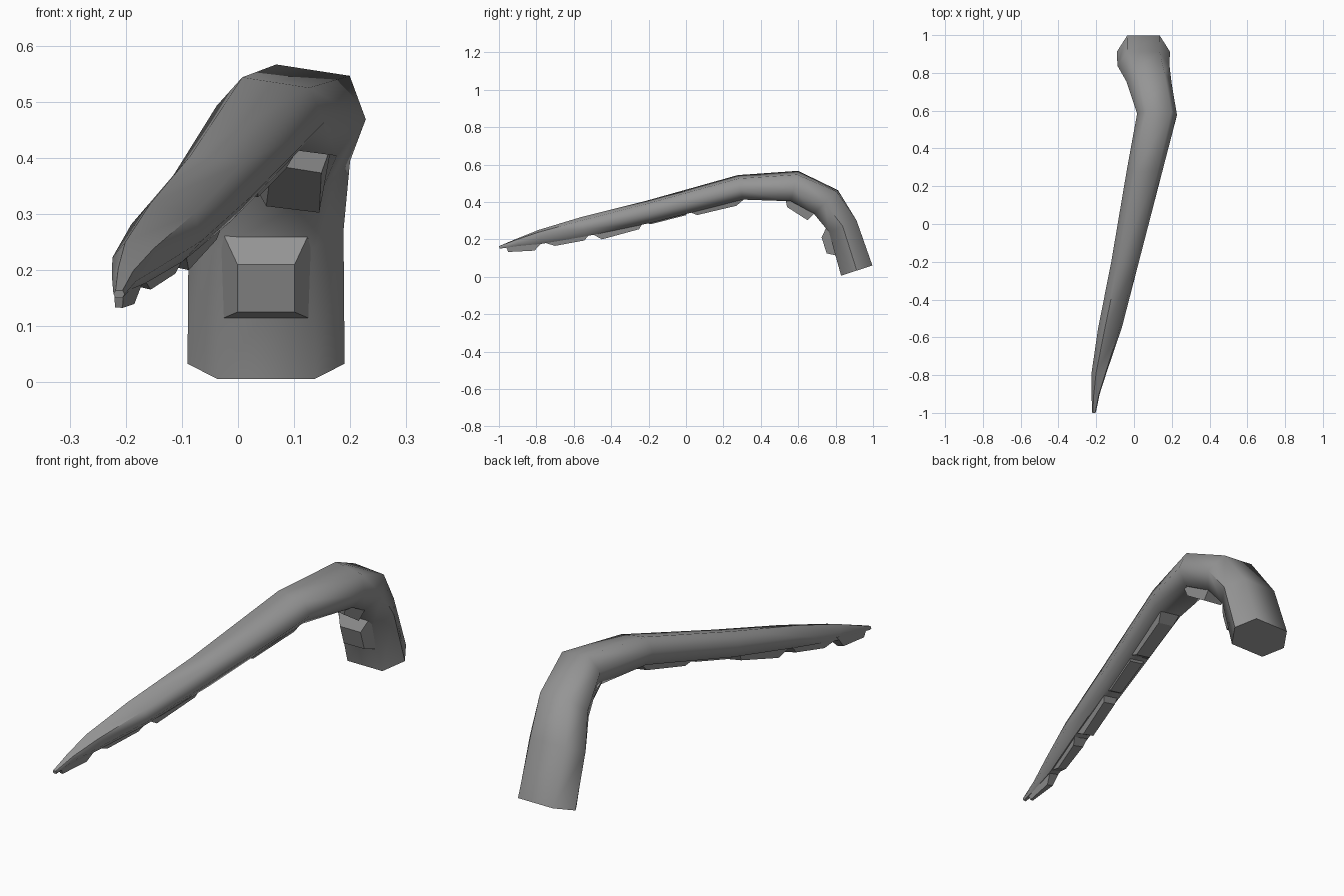
import bpy, bmesh, math
from mathutils import Vector

if "Cube" in bpy.data.objects:
    bpy.data.objects.remove(bpy.data.objects["Cube"])

shell = bpy.data.materials.new("shell grey")
shell.diffuse_color = (0.3, 0.3, 0.3, 1)
shell.use_nodes = True
shell.node_tree.nodes["Principled BSDF"].inputs["Base Color"].default_value = shell.diffuse_color


def make(name, verts, faces, angle):
    me = bpy.data.meshes.new(name)
    me.from_pydata(verts, [], faces)
    bm = bmesh.new()
    bm.from_mesh(me)
    bmesh.ops.recalc_face_normals(bm, faces=bm.faces)
    bm.to_mesh(me)
    bm.free()
    ob = bpy.data.objects.new(name, me)
    bpy.context.collection.objects.link(ob)
    me.materials.append(shell)
    bpy.ops.object.select_all(action='DESELECT')
    ob.select_set(True)
    bpy.context.view_layer.objects.active = ob
    bpy.ops.object.shade_smooth_by_angle(angle=math.radians(angle))
    return ob


# Limb stations: centre x, y, z, lean of the outer side (deg from up), half width, half depth, roll
stations = [
    (0.050, 0.913, 0.033, 72, 0.140, 0.088, 0),
    (0.050, 0.838, 0.270, 67, 0.138, 0.080, 0),
    (0.080, 0.748, 0.400, 46, 0.120, 0.085, 4),
    (0.122, 0.580, 0.485, 13, 0.107, 0.074, 9),
    (0.058, 0.290, 0.478, -11, 0.097, 0.058, 9),
    (-0.047, -0.200, 0.347, -14, 0.075, 0.053, 10),
    (-0.127, -0.550, 0.267, -13, 0.065, 0.045, 13),
    (-0.183, -0.780, 0.213, -15, 0.042, 0.033, 13),
    (-0.203, -0.900, 0.184, -15, 0.022, 0.018, 10),
    (-0.212, -0.998, 0.157, -12, 0.010, 0.007, 0),
]

# Hexagonal curved limb
verts, faces = [], []
for x, y, z, lean, w, t, roll in stations:
    a, r = math.radians(lean), math.radians(roll)
    up = Vector((0, math.sin(a), math.cos(a)))
    side = Vector((math.cos(r), 0, 0)) - up * math.sin(r)
    out = up * math.cos(r) + Vector((math.sin(r), 0, 0))
    for s, o in ((1, 0), (.62, 1), (-.62, 1), (-1, 0), (-.62, -1), (.62, -1)):
        verts.append(Vector((x, y, z)) + side * w * s + out * t * o)
n = len(stations)
for i in range(n - 1):
    for k in range(6):
        j = (k + 1) % 6
        faces.append((i * 6 + k, i * 6 + j, i * 6 + 6 + j, i * 6 + 6 + k))
faces += [tuple(range(6)), tuple(range(n * 6 - 6, n * 6))]
make("curved_limb", verts, faces, 62)


def limb_at(y):
    """Centre x, half width and roll slope of the limb at y."""
    for p, q in zip(stations, stations[1:]):
        if q[1] <= y <= p[1]:
            f = (p[1] - y) / (p[1] - q[1])
            x, w, r = (p[k] + (q[k] - p[k]) * f for k in (0, 4, 6))
            return x - 0.01 * r / 10, w, math.tan(math.radians(r))
    return stations[-1][0], 0.01, 0


# Teeth along the inner side: (y, z) of root, tip, tip, root
teeth = [
    ((-0.965, 0.165), (-0.95, 0.133), (-0.81, 0.143), (-0.76, 0.20)),
    ((-0.80, 0.20), (-0.70, 0.170), (-0.545, 0.200), (-0.50, 0.25)),
    ((-0.54, 0.26), (-0.45, 0.206), (-0.25, 0.260), (-0.22, 0.32)),
    ((-0.26, 0.32), (-0.19, 0.286), (0.00, 0.335), (0.02, 0.38)),
    ((-0.02, 0.37), (0.06, 0.336), (0.27, 0.386), (0.34, 0.45)),
    ((0.53, 0.435), (0.54, 0.380), (0.65, 0.308), (0.72, 0.38)),
    ((0.76, 0.285), (0.725, 0.210), (0.752, 0.125), (0.82, 0.11)),
]
for i, tooth in enumerate(teeth):
    vs = []
    for k, (y, z) in enumerate(tooth):
        x, w, slope = limb_at(y)
        half = w * (0.62 if k in (0, 3) else 0.42)
        if i == 6:  # the leg part stands straight
            x, slope = 0.05, 0
            half = 0.086 if k in (0, 3) else 0.051
        vs += [(x - half, y, z + half * slope), (x + half, y, z - half * slope)]
    fs = [(0, 2, 4, 6), (1, 3, 5, 7)]
    fs += [(2 * k, 2 * k + 1, (2 * k + 3) % 8, (2 * k + 2) % 8) for k in range(4)]
    make(f"tooth_{i + 1}", vs, fs, 25)
